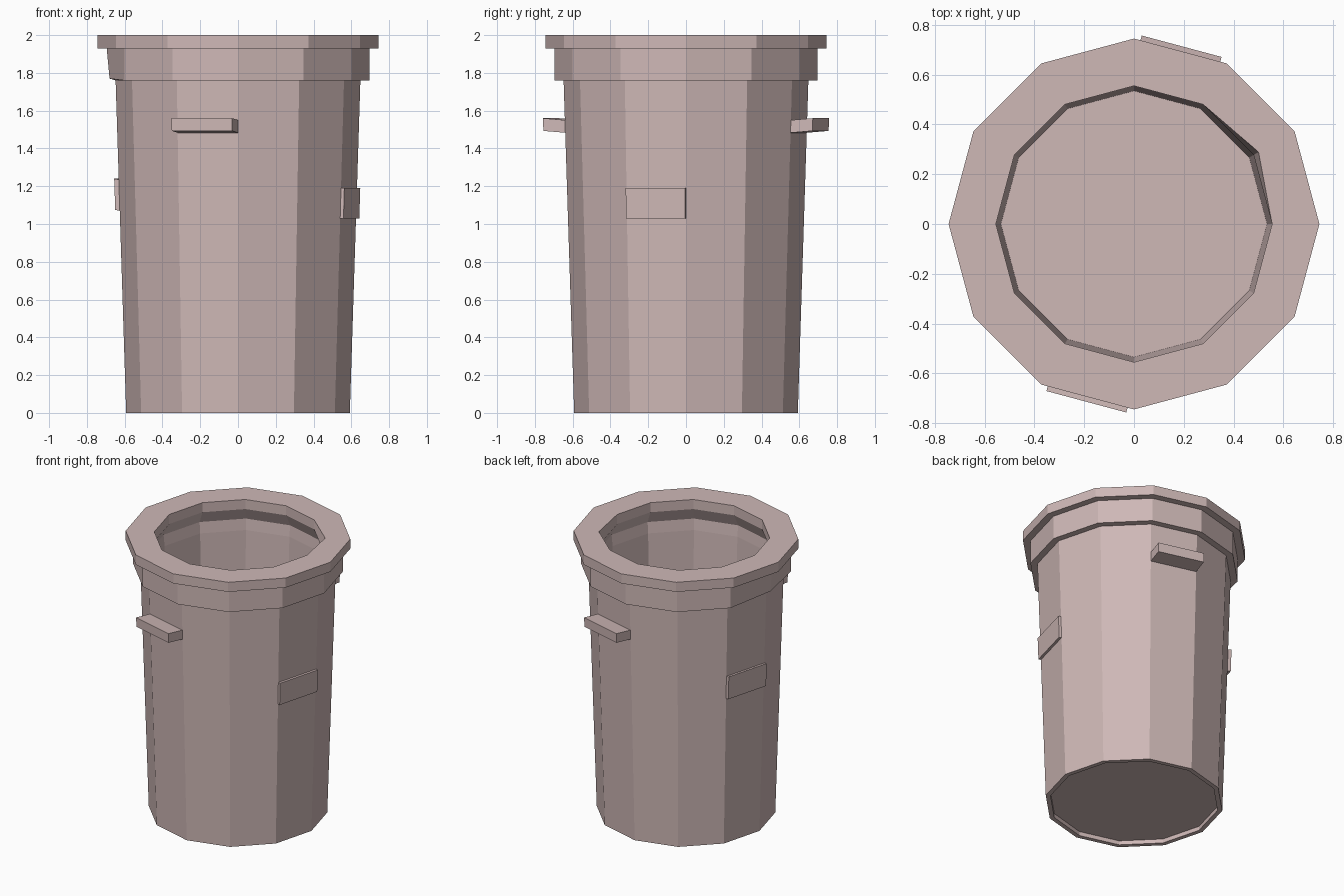
import bpy, bmesh, math
from mathutils import Vector

if "Cube" in bpy.data.objects:
    bpy.data.objects.remove(bpy.data.objects["Cube"])

SIDES = 12
mat = bpy.data.materials.new("dusty pink plastic")
mat.diffuse_color = (0.62, 0.48, 0.47, 1)
mat.use_nodes = True
mat.node_tree.nodes["Principled BSDF"].inputs["Base Color"].default_value = mat.diffuse_color


def finish(bm, name):
    bmesh.ops.recalc_face_normals(bm, faces=bm.faces)
    me = bpy.data.meshes.new(name)
    bm.to_mesh(me)
    bm.free()
    me.materials.append(mat)
    ob = bpy.data.objects.new(name, me)
    bpy.context.collection.objects.link(ob)
    return ob


def ring_point(r, z, i):
    a = math.tau * i / SIDES
    return Vector((r * math.cos(a), r * math.sin(a), z))


def outer_radius(z):
    return 0.592 + (0.648 - 0.592) * z / 1.76


def facet_block(name, i, z0, z1, depth, lift):
    """Block across one wall facet, pushed out along the facet direction."""
    a = math.tau * (i + 0.5) / SIDES
    out = Vector((math.cos(a), math.sin(a), 0)) * depth + Vector((0, 0, lift))
    bm = bmesh.new()
    base = [ring_point(outer_radius(z), z, j)
            for z, j in ((z0, i), (z0, i + 1), (z1, i + 1), (z1, i))]
    back = [bm.verts.new(p) for p in base]
    front = [bm.verts.new(p + out) for p in base]
    bm.faces.new(back)
    bm.faces.new(front)
    for k in range(4):
        n = (k + 1) % 4
        bm.faces.new((back[k], back[n], front[n], front[k]))
    return finish(bm, name)


# Bin body: stepped outer wall, rim, inner lip, inner wall, floor
profile = [(0.56, 0.03), (0.56, 0.0), (0.592, 0.0), (0.648, 1.76),
           (0.695, 1.76), (0.695, 1.93), (0.745, 1.93), (0.745, 2.0),
           (0.555, 2.0), (0.555, 1.93), (0.60, 1.84), (0.592, 1.76), (0.535, 0.06)]
bm = bmesh.new()
rings = [[bm.verts.new(ring_point(r, z, i)) for i in range(SIDES)] for r, z in profile]
for lo, hi in zip(rings, rings[1:]):
    for i in range(SIDES):
        j = (i + 1) % SIDES
        bm.faces.new((lo[i], lo[j], hi[j], hi[i]))
bm.faces.new(rings[0])
bm.faces.new(rings[-1])
# Small dents in the lip and the collar
rings[8][1].co = ring_point(0.578, 2.0, 1)
rings[4][6].co = ring_point(0.68, 1.77, 6)
finish(bm, "bin_body")

# Handles and side plates, in opposite pairs
facet_block("front_handle", 8, 1.483, 1.55, 0.12, 0.01)
facet_block("back_handle", 2, 1.483, 1.55, 0.12, 0.01)
facet_block("right_plate", 11, 1.03, 1.19, 0.018, 0.0)
facet_block("left_plate", 5, 1.07, 1.235, 0.025, 0.005)
